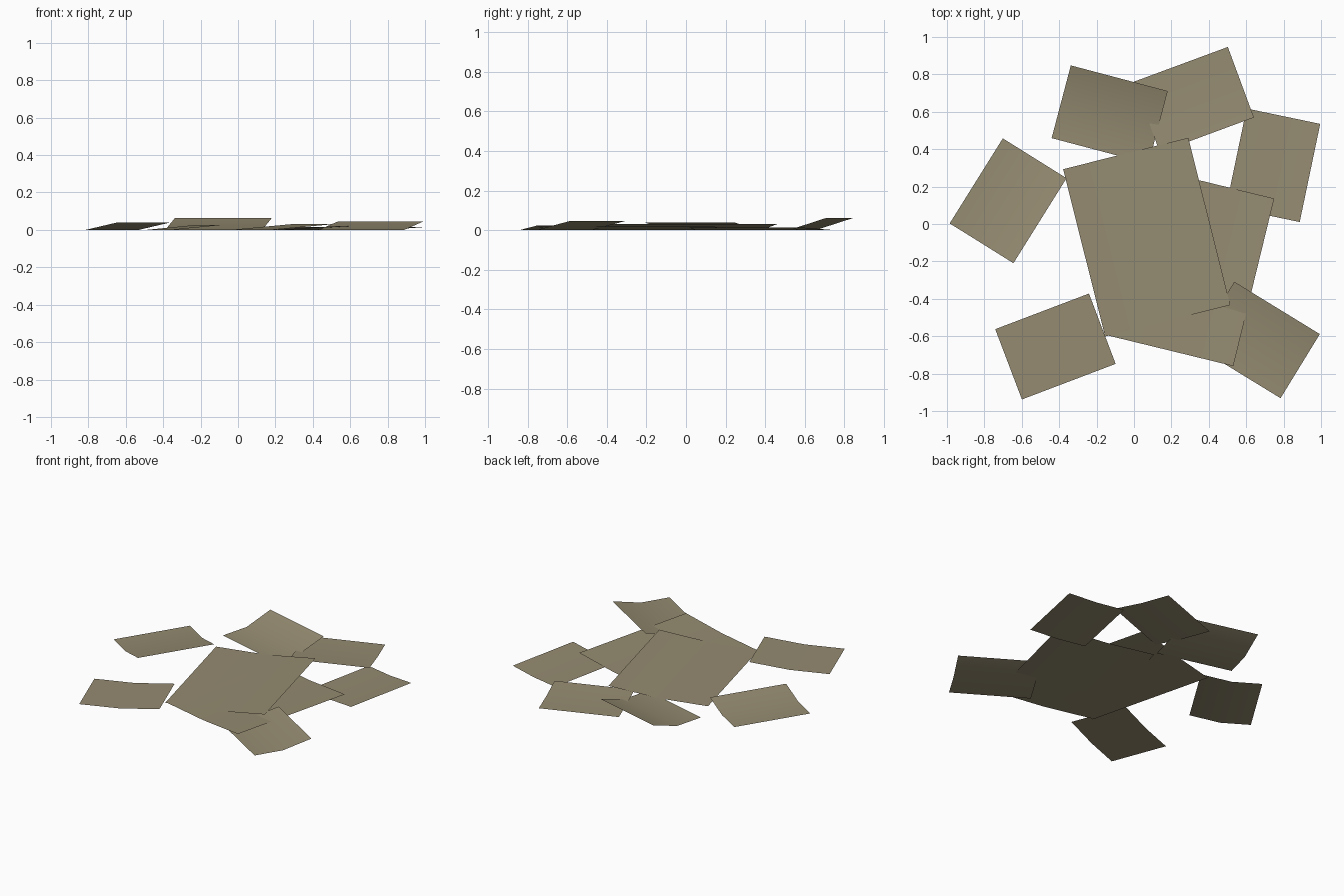
import bpy, bmesh, math
from mathutils import Matrix

if "Cube" in bpy.data.objects:
    bpy.data.objects.remove(bpy.data.objects["Cube"])

tan = bpy.data.materials.new("tan_paper")
tan.diffuse_color = (0.30, 0.26, 0.165, 1)
tan.use_nodes = True
tan.node_tree.nodes["Principled BSDF"].inputs["Base Color"].default_value = tan.diffuse_color


def sheet(name, cx, cy, length, width, angle, lift):
    """Flat sheet folded across its middle, with its far (+x local) edge lifted."""
    bm = bmesh.new()
    rows = []
    for x, z in ((-0.5, 0), (0, 0), (0.5, lift)):
        rows.append([bm.verts.new((x * length, y * width, z)) for y in (-0.5, 0.5)])
    for a, b in zip(rows, rows[1:]):
        bm.faces.new((a[0], b[0], b[1], a[1])).smooth = True
    bm.transform(Matrix.Translation((cx, cy, 0)) @ Matrix.Rotation(math.radians(angle), 4, 'Z'))
    me = bpy.data.meshes.new(name)
    bm.to_mesh(me)
    bm.free()
    me.materials.append(tan)
    bpy.context.collection.objects.link(bpy.data.objects.new(name, me))


# two large sheets in the middle
sheet("large_sheet_left", 0.068, -0.07, 0.69, 0.922, 14.1, 0.031)
sheet("large_sheet_right", 0.305, -0.23, 0.69, 0.922, -13.7, 0.02)

# small sheets scattered around them
S, L = 0.402, 0.536
sheet("small_sheet_back_left", -0.13, 0.585, S, L, 75.2, 0.063)
sheet("small_sheet_back", 0.32, 0.665, S, L, -69.7, 0.015)
sheet("small_sheet_right", 0.744, 0.314, S, L, -11.8, 0.015)
sheet("small_sheet_front_right", 0.66, -0.62, S, L, 58.5, 0.046)
sheet("small_sheet_left", -0.673, 0.124, S, L, -32, 0.04)
sheet("small_sheet_front_left", -0.42, -0.655, L, S, 20.8, 0.025)
